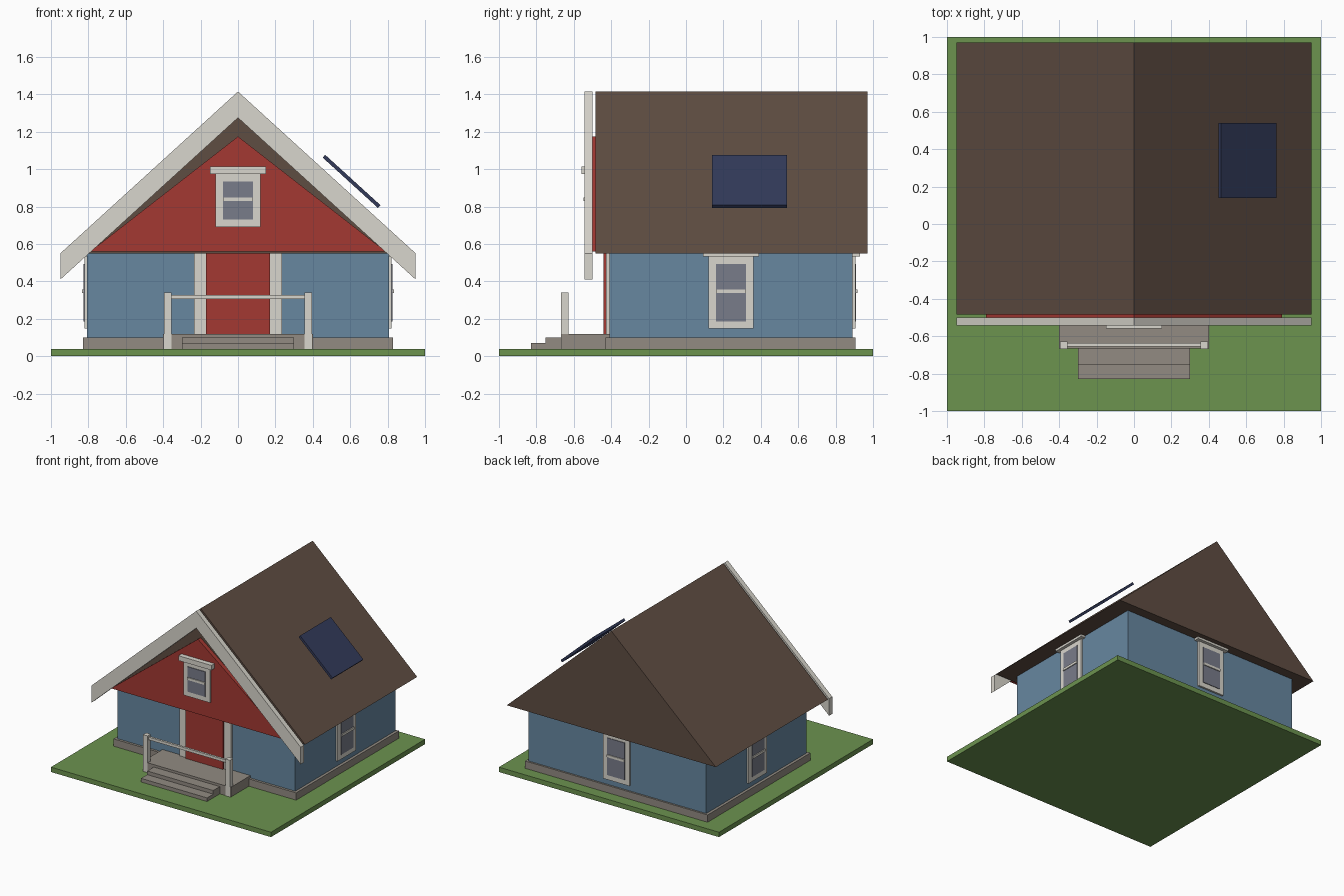
import bpy, bmesh, math
from mathutils import Matrix, Vector

if "Cube" in bpy.data.objects:
    bpy.data.objects.remove(bpy.data.objects["Cube"])


def mat(name, r, g, b):
    m = bpy.data.materials.new(name)
    lin = [((c / 255 + 0.055) / 1.055) ** 2.4 for c in (r, g, b)]
    m.diffuse_color = (*lin, 1)
    m.use_nodes = True
    m.node_tree.nodes["Principled BSDF"].inputs["Base Color"].default_value = m.diffuse_color
    return m


GRASS = mat("grass green", 108, 147, 79)
STONE = mat("stone grey", 146, 139, 130)
BLUE = mat("wall blue", 103, 135, 160)
RED = mat("barn red", 163, 56, 50)
WHITE = mat("trim white", 217, 214, 205)
ROOF = mat("roof brown", 95, 77, 66)
GLASS = mat("window glass", 121, 124, 138)
PANEL = mat("panel navy", 50, 58, 90)


def finish(name, bm, material, matrix=None):
    if matrix:
        bm.transform(matrix)
    bmesh.ops.recalc_face_normals(bm, faces=bm.faces)
    me = bpy.data.meshes.new(name)
    bm.to_mesh(me)
    bm.free()
    me.materials.append(material)
    ob = bpy.data.objects.new(name, me)
    bpy.context.collection.objects.link(ob)
    return ob


def box(name, material, x, y, z, matrix=None):
    bm = bmesh.new()
    bmesh.ops.create_cube(bm, size=1)
    for v in bm.verts:
        v.co = Vector([lo + (hi - lo) * (c + 0.5)
                       for c, (lo, hi) in zip(v.co, (x, y, z))])
    return finish(name, bm, material, matrix)


def prism(name, material, profile, y0, y1):
    """Extrude an x-z profile from y0 to y1."""
    bm = bmesh.new()
    face = bm.faces.new([bm.verts.new((px, y0, pz)) for px, pz in profile])
    new = bmesh.ops.extrude_face_region(bm, geom=[face])["geom"]
    bmesh.ops.translate(bm, vec=(0, y1 - y0, 0),
                        verts=[v for v in new if isinstance(v, bmesh.types.BMVert)])
    return finish(name, bm, material)


def window(name, origin, turn, height):
    """Window facing local -y, bottom centre at origin, turned about z."""
    m = Matrix.Translation(origin) @ Matrix.Rotation(math.radians(turn), 4, "Z")
    mid = height / 2 + 0.005
    box(name + "_frame", WHITE, (-0.12, 0.12), (-0.015, 0.005), (0, height), m)
    box(name + "_glass", GLASS, (-0.08, 0.08), (-0.02, -0.012), (0.04, height - 0.045), m)
    box(name + "_crossbar", WHITE, (-0.08, 0.08), (-0.027, -0.01), (mid - 0.01, mid + 0.01), m)
    box(name + "_header", WHITE, (-0.15, 0.15), (-0.04, 0.005), (height - 0.005, height + 0.035), m)


# Lawn, foundation and walls
box("lawn", GRASS, (-1, 1), (-1, 1), (0, 0.04))
box("foundation", STONE, (-0.83, 0.83), (-0.43, 0.905), (0.04, 0.10))
box("walls", BLUE, (-0.807, 0.807), (-0.41, 0.89), (0.10, 0.552))

# Solid gable roof, front gable and bargeboard
prism("roof", ROOF, [(-0.95, 0.55), (0.95, 0.55), (0, 1.415)], -0.485, 0.97)
prism("front_gable", RED, [(-0.79, 0.56), (0.79, 0.56), (0, 1.175)], -0.52, -0.48)
prism("bargeboard", WHITE, [(-0.95, 0.41), (0, 1.275), (0.95, 0.41),
                            (0.95, 0.55), (0, 1.415), (-0.95, 0.55)], -0.543, -0.501)

# Door with side trims
box("door", RED, (-0.17, 0.17), (-0.44, -0.40), (0.10, 0.552))
for s, side in ((-1, "left"), (1, "right")):
    box(side + "_door_trim", WHITE, sorted((s * 0.17, s * 0.235)), (-0.427, -0.40), (0.10, 0.552))
    box(side + "_porch_post", WHITE, sorted((s * 0.355, s * 0.395)), (-0.668, -0.628), (0.04, 0.342))

# Porch, steps and handrail
box("porch", STONE, (-0.40, 0.40), (-0.665, -0.41), (0.04, 0.12))
box("upper_step", STONE, (-0.30, 0.30), (-0.75, -0.66), (0.04, 0.10))
box("lower_step", STONE, (-0.30, 0.30), (-0.83, -0.75), (0.04, 0.07))
box("handrail", WHITE, (-0.36, 0.36), (-0.655, -0.637), (0.305, 0.328))

# Windows on the gable, both sides and the back
window("gable_window", (0, -0.52, 0.69), 0, 0.29)
window("right_window", (0.807, 0.24, 0.147), 90, 0.39)
window("left_window", (-0.807, 0.24, 0.147), -90, 0.39)
window("back_window", (0, 0.89, 0.147), 180, 0.39)

# Solar panel floating parallel to the right slope
tilt = math.atan2(0.865, 0.95)
box("solar_panel", PANEL, (-0.2, 0.2), (-0.2, 0.2), (-0.01, 0.01),
    Matrix.Translation((0.607, 0.34, 0.935)) @ Matrix.Rotation(tilt, 4, "Y"))
